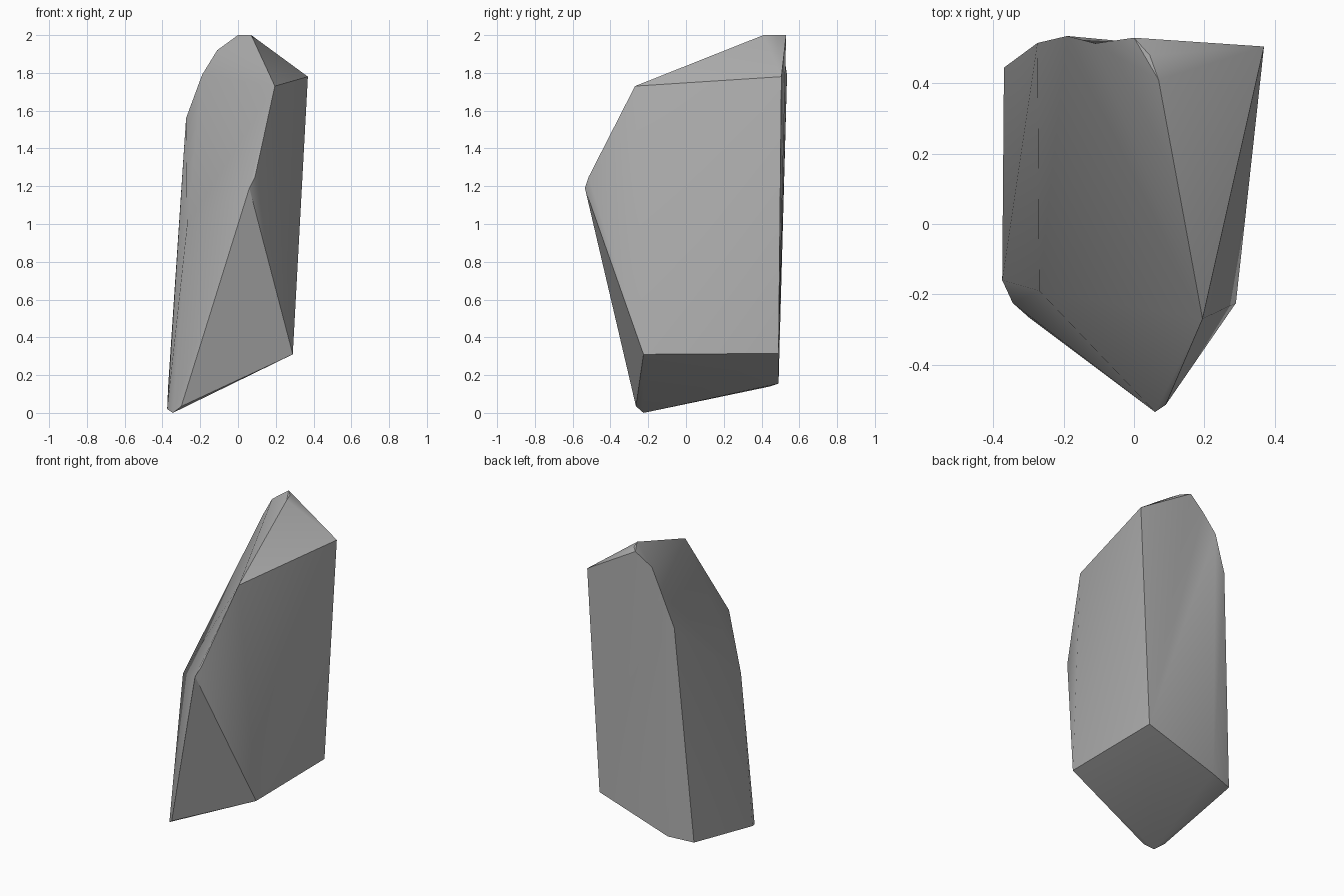
import bpy
import bmesh
import math

if "Cube" in bpy.data.objects:
    bpy.data.objects.remove(bpy.data.objects["Cube"], do_unlink=True)

# Single stone colour
stone = bpy.data.materials.new("stone_grey")
stone.use_nodes = True
stone_colour = (0.45, 0.45, 0.45, 1)
stone.diffuse_color = stone_colour
for node in stone.node_tree.nodes:
    if node.type == "BSDF_PRINCIPLED":
        node.inputs["Base Color"].default_value = stone_colour
        node.inputs["Roughness"].default_value = 0.8

# Corner points of the chiselled stone, grouped by region
crest = [(0, .53, 2), (.045, .48, 2), (.07, .41, 2)]
shoulders = [(.37, .505, 1.78), (.195, -.27, 1.73)]
rear_arc = [(-.11, .534, 1.92), (-.19, .535, 1.79), (-.275, .515, 1.56)]
front_nose = [(.06, -.535, 1.19), (.09, -.515, 1.25)]
side_corner = [(-.27, -.19, .99)]
base_high = [(.29, -.225, .31), (.29, .49, .315)]
base_rear = [(-.21, .49, .155), (-.37, .445, .14)]
base_tip = [(-.375, -.16, .02), (-.345, -.225, 0), (-.3, -.265, .035)]
regions = [crest, shoulders, rear_arc, front_nose, side_corner,
           base_high, base_rear, base_tip]

# Wrap the corners in a convex shell
bm = bmesh.new()
for region in regions:
    for corner in region:
        bm.verts.new(corner)
hull = bmesh.ops.convex_hull(bm, input=bm.verts[:])
loose = [v for v in bm.verts if not v.link_faces]
bmesh.ops.delete(bm, geom=loose, context="VERTS")

# Small dent in the rear edge beside the crest
for v in bm.verts:
    if abs(v.co.x + .11) < .01 and v.co.y > .5:
        v.co.y -= .02

bmesh.ops.recalc_face_normals(bm, faces=bm.faces[:])
mesh = bpy.data.meshes.new("rock")
bm.to_mesh(mesh)
bm.free()
mesh.materials.append(stone)

rock = bpy.data.objects.new("rock", mesh)
bpy.context.collection.objects.link(rock)

# Soft shading across shallow edges, crisp on the main ridges
bpy.ops.object.select_all(action="DESELECT")
rock.select_set(True)
bpy.context.view_layer.objects.active = rock
bpy.ops.object.shade_smooth_by_angle(angle=math.radians(30))
